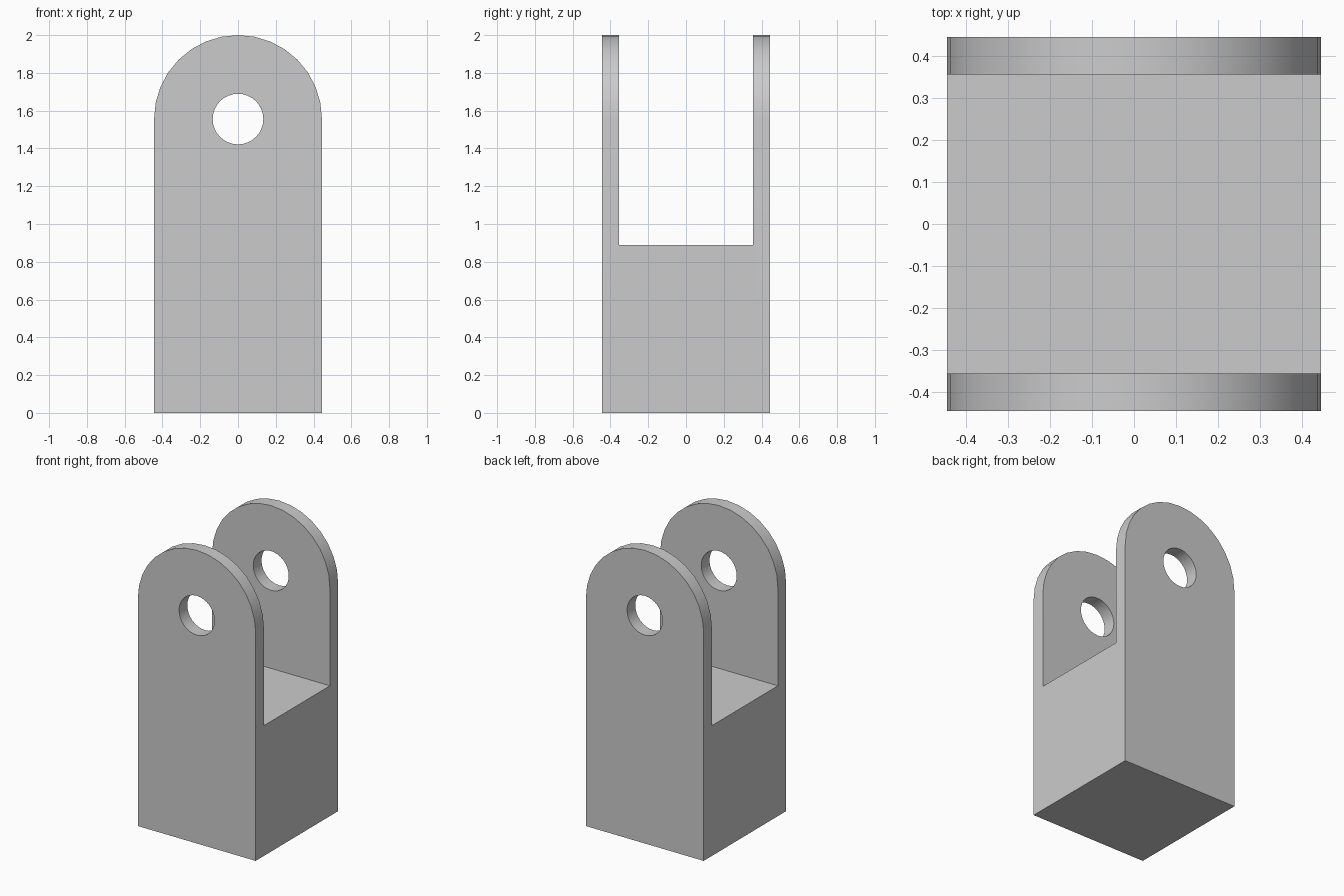
import bpy
import bmesh
from math import pi, sin, cos
from mathutils import Matrix, Vector

cube = bpy.data.objects.get("Cube")
if cube:
    bpy.data.objects.remove(cube, do_unlink=True)

HALF = 0.4445          # half width, also radius of the rounded ends
PIN_Z = 2.0 - HALF     # height of the pin holes
HOLE_R = 0.134
SLOT_HALF = 0.3555     # half the gap between the arms
SLOT_Z = 0.889         # top of the solid base
SEGMENTS = 32

grey = bpy.data.materials.new("light grey")
grey.use_nodes = True
colour = (0.6, 0.6, 0.6, 1)
grey.diffuse_color = colour
grey.node_tree.nodes["Principled BSDF"].inputs["Base Color"].default_value = colour


def prism(name, profile, half_depth):
    """Extrude an (x, z) profile along y."""
    bm = bmesh.new()
    face = bm.faces.new([bm.verts.new((x, -half_depth, z)) for x, z in profile])
    extruded = bmesh.ops.extrude_face_region(bm, geom=[face])["geom"]
    moved = [v for v in extruded if isinstance(v, bmesh.types.BMVert)]
    bmesh.ops.translate(bm, verts=moved, vec=(0, 2 * half_depth, 0))
    bmesh.ops.recalc_face_normals(bm, faces=bm.faces)
    mesh = bpy.data.meshes.new(name)
    bm.to_mesh(mesh)
    bm.free()
    mesh.materials.append(grey)
    obj = bpy.data.objects.new(name, mesh)
    bpy.context.collection.objects.link(obj)
    return obj


def arc(radius, turn, steps):
    return [(radius * cos(turn * i / steps), PIN_Z + radius * sin(turn * i / steps))
            for i in range(steps + 1)]


def cut(target, cutter):
    cutter.hide_render = True
    mod = target.modifiers.new("cut", 'BOOLEAN')
    mod.operation = 'DIFFERENCE'
    mod.solver = 'EXACT'
    mod.object = cutter
    bpy.ops.object.select_all(action='DESELECT')
    bpy.context.view_layer.objects.active = target
    target.select_set(True)
    bpy.ops.object.modifier_apply(modifier=mod.name)
    bpy.data.objects.remove(cutter, do_unlink=True)


# Body: square post with a rounded top
outline = [(-HALF, 0), (HALF, 0)] + arc(HALF, pi, SEGMENTS // 2)
clevis = prism("clevis_bracket", outline, HALF)

# Slot separating the two arms
slot = prism("slot_cutter", [(-1, SLOT_Z), (1, SLOT_Z), (1, 3), (-1, 3)], SLOT_HALF)
cut(clevis, slot)

# Pin hole through both arms
hole = prism("hole_cutter", arc(HOLE_R, 2 * pi, SEGMENTS)[:-1], 1)
cut(clevis, hole)

# Smooth curved walls, crisp corners
bpy.ops.object.select_all(action='DESELECT')
clevis.select_set(True)
bpy.context.view_layer.objects.active = clevis
bpy.ops.object.shade_smooth_by_angle(angle=pi / 6)
